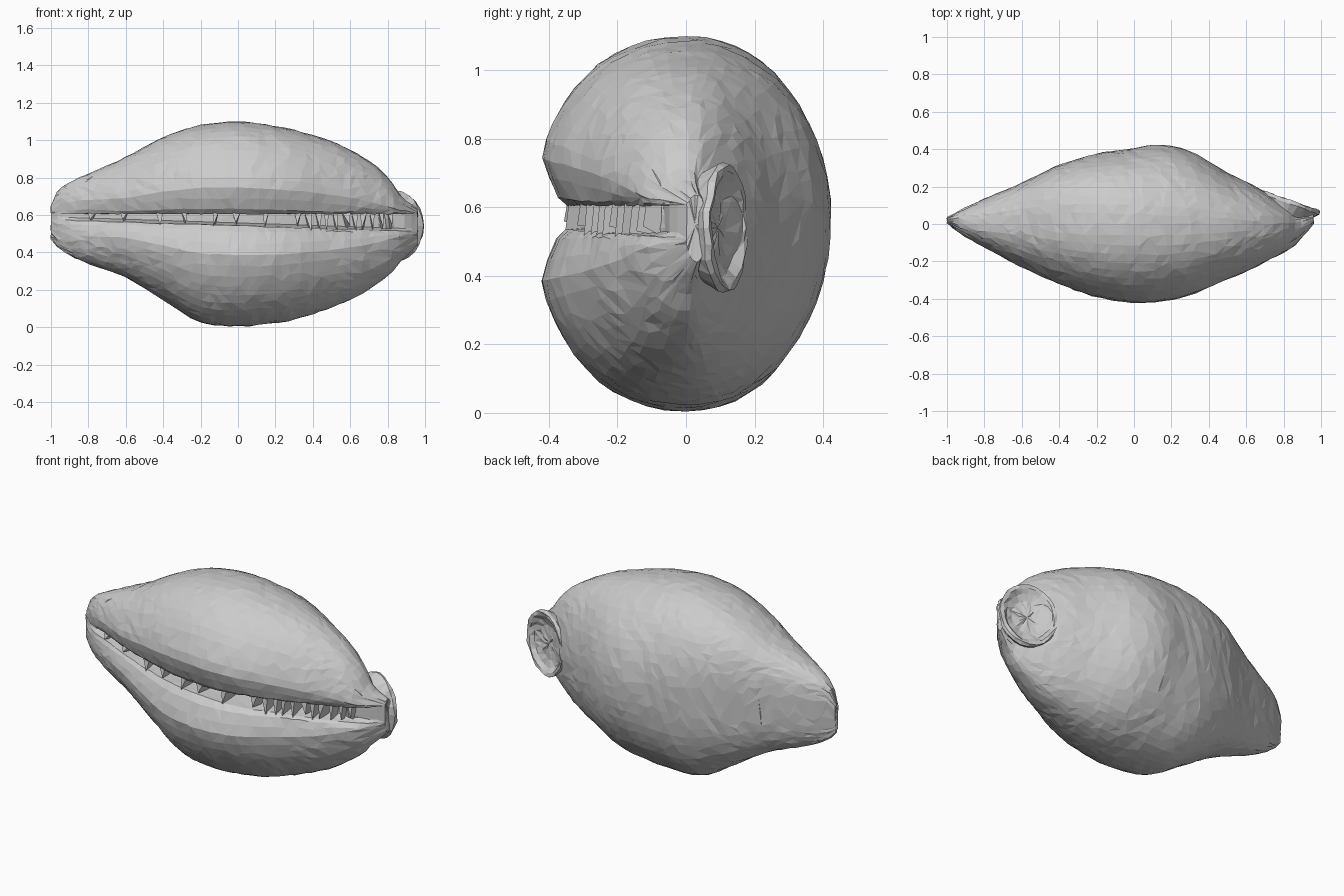
import bpy, bmesh, math, random
from mathutils import Vector

if "Cube" in bpy.data.objects:
    bpy.data.objects.remove(bpy.data.objects["Cube"])

random.seed(4)

# Shell stations: x, front y, middle y, back y, bottom z, top z
STATIONS = [
    (-1.00, 0.005, 0.02, 0.035, 0.47, 0.65),
    (-0.97, -0.02, 0.02, 0.05, 0.43, 0.72),
    (-0.90, -0.07, 0.01, 0.09, 0.385, 0.775),
    (-0.80, -0.125, 0.0, 0.135, 0.34, 0.82),
    (-0.60, -0.235, 0.0, 0.22, 0.265, 0.91),
    (-0.40, -0.325, 0.0, 0.315, 0.145, 1.015),
    (-0.20, -0.395, 0.0, 0.375, 0.025, 1.08),
    (0.00, -0.425, 0.0, 0.405, 0.005, 1.10),
    (0.14, -0.42, 0.0, 0.425, 0.015, 1.085),
    (0.30, -0.385, 0.0, 0.39, 0.04, 1.055),
    (0.50, -0.30, 0.0, 0.275, 0.105, 0.995),
    (0.65, -0.235, 0.0, 0.20, 0.17, 0.92),
    (0.74, -0.185, 0.0, 0.145, 0.23, 0.86),
    (0.82, -0.145, 0.0, 0.09, 0.29, 0.78),
    (0.87, -0.105, 0.0, 0.065, 0.35, 0.70),
    (0.91, -0.06, 0.01, 0.06, 0.39, 0.67),
    (0.96, 0.00, 0.03, 0.06, 0.44, 0.635),
]


def station(x):
    """Smoothly interpolated station values at x."""
    i = 0
    while i < len(STATIONS) - 2 and STATIONS[i + 1][0] < x:
        i += 1
    s = [STATIONS[max(i - 1, 0)], STATIONS[i], STATIONS[i + 1],
         STATIONS[min(i + 2, len(STATIONS) - 1)]]
    h = s[2][0] - s[1][0]
    t = (x - s[1][0]) / h
    out = []
    for k in range(1, 6):
        m0 = (s[2][k] - s[0][k]) / (s[2][0] - s[0][0]) * h
        m1 = (s[3][k] - s[1][k]) / (s[3][0] - s[1][0]) * h
        a, b = s[1][k], s[2][k]
        out.append((2*t**3 - 3*t*t + 1)*a + (t**3 - 2*t*t + t)*m0
                   + (3*t*t - 2*t**3)*b + (t**3 - t*t)*m1)
    return out


def slot(x):
    """Lower and upper z of the opening, and how far it is open (0 to 1)."""
    f = (x + 1) / 2
    fade = max(0, min(1, (x + 1.0) / 0.15)) * max(0, min(1, (1.0 - x) / 0.15))
    return 0.575 - 0.065 * f, 0.605, fade


def section(x):
    yf, yc, yb, zb, zt = station(x)
    lo, hi, fade = slot(x)
    zc = (lo + hi) / 2
    box = 1 - 0.3 * max(0, min(1, (-0.6 - x) / 0.35))  # blunter left end
    full = 1 - 0.32 * max(0, min(1, (0.1 - x) / 0.6))  # fuller left back
    pts = []
    n = 56
    up, dn = min(0.012, (zt - hi) * 0.06), min(0.012, (lo - zb) * 0.06)
    # outside, running from the upper lip over the back to the lower lip
    for k in range(n + 1):
        a = math.pi * (2 * k / n - 1)
        c, s = math.cos(a), -math.sin(a)
        s = math.copysign(abs(s) ** (full if c > 0 else box), s)
        z = zc + s * ((zt - zc) if s > 0 else (zc - zb))
        if c > 0:
            y = yc + (yb - yc) * c ** full
        else:
            y = yc + (yf - yc) * min(1, abs(c) ** 0.9 * 1.05)
            # lips roll inwards towards the opening
            r = abs(z - zc) / (0.20 * (zt - zb) / 1.1 + 0.01)
            if r < 1:
                y += (yc - yf) * 0.19 * fade * (1 - r) ** 1.4
        if c < 0 and k < 5:
            z = max(z, hi + up * k) if k else hi
        elif c < 0 and n - k < 5:
            z = min(z, lo - dn * (n - k)) if k < n else lo
        j = 0.0025
        pts.append((x + random.uniform(-j, j), y + random.uniform(-j, j),
                    min(max(z + random.uniform(-j, j), 0), 1.1)))
    # inner walls of the opening
    lip = yc + (yf - yc) * (1 - 0.17 * fade)
    deep = (yc - yf) * 0.38 * fade
    pts += [(x, lip + deep * 0.5, lo + 0.005), (x, lip + deep, lo + 0.015),
            (x, lip + deep, hi), (x, lip + deep * 0.5, hi + 0.01)]
    return pts


def finish(name, bm):
    bmesh.ops.recalc_face_normals(bm, faces=bm.faces)
    me = bpy.data.meshes.new(name)
    bm.to_mesh(me)
    bm.free()
    ob = bpy.data.objects.new(name, me)
    bpy.context.collection.objects.link(ob)
    return ob


def loft(name, rings):
    """Skin a list of closed rings and cap both ends with fans."""
    bm = bmesh.new()
    vs = [[bm.verts.new(p) for p in r] for r in rings]
    n = len(vs[0])
    for a, b in zip(vs, vs[1:]):
        for k in range(n):
            bm.faces.new((a[k], a[(k + 1) % n], b[(k + 1) % n], b[k]))
    for r in (vs[0], vs[-1]):
        mid = bm.verts.new(sum((v.co for v in r), Vector()) / n)
        for k in range(n):
            bm.faces.new((r[k], r[(k + 1) % n], mid))
    bmesh.ops.triangulate(bm, faces=bm.faces)
    return finish(name, bm)


# Main shell, thinned to irregular facets
shell = loft("shell_body", [section(-1 + 1.96 * i / 60) for i in range(61)])
dec = shell.modifiers.new("facets", "DECIMATE")
dec.ratio = 0.5

# Spire: a flared collar at the right end, closed by a wide hollow dish
axis = Vector((0.34, 0.94, 0)).normalized()
side = Vector((0.94, -0.34, 0)).normalized()
rim = Vector((0.838, 0.122, 0.54))
rings = []
for depth, w, h in [(-0.22, 0.03, 0.08), (-0.14, 0.08, 0.13), (-0.06, 0.13, 0.17),
                    (-0.015, 0.168, 0.19), (0.004, 0.165, 0.185), (0.002, 0.145, 0.165),
                    (-0.018, 0.125, 0.14), (-0.03, 0.09, 0.10), (-0.03, 0.045, 0.05)]:
    ring = []
    for k in range(24):
        a = 2 * math.pi * k / 24
        wob = 1 + random.uniform(-0.04, 0.02)
        ring.append(rim + axis * (depth + random.uniform(-0.005, 0.005))
                    + side * (w * wob * math.cos(a))
                    + Vector((0, 0, h * wob * math.sin(a))))
    rings.append(ring)
loft("spire_dish", rings)

# Teeth: thin wedges hanging from the upper lip, denser to the right
bm = bmesh.new()
x = -0.78
while x < 0.86:
    yf, yc, yb, zb, zt = station(x)
    lo, hi, fade = slot(x)
    lip = yc + (yf - yc) * 0.84
    back = lip + (yc - yf) * 0.36
    w = random.uniform(0.012, 0.024)
    tip = hi - (hi - lo) * random.uniform(0.6, 1.3)
    top = [bm.verts.new((x + dx, y, hi + 0.01))
           for dx, y in ((-w, lip + 0.01), (w, lip + 0.01), (w, back), (-w, back))]
    low = [bm.verts.new((x + random.uniform(-w, w), lip, tip)),
           bm.verts.new((x, back, lo))]
    bm.faces.new(top)
    bm.faces.new((top[0], top[1], low[0]))
    bm.faces.new((top[2], top[3], low[1]))
    bm.faces.new((top[1], top[2], low[1], low[0]))
    bm.faces.new((top[3], top[0], low[0], low[1]))
    x += random.uniform(0.10, 0.2) if x < 0.2 else random.uniform(0.035, 0.06)
finish("teeth", bm)
